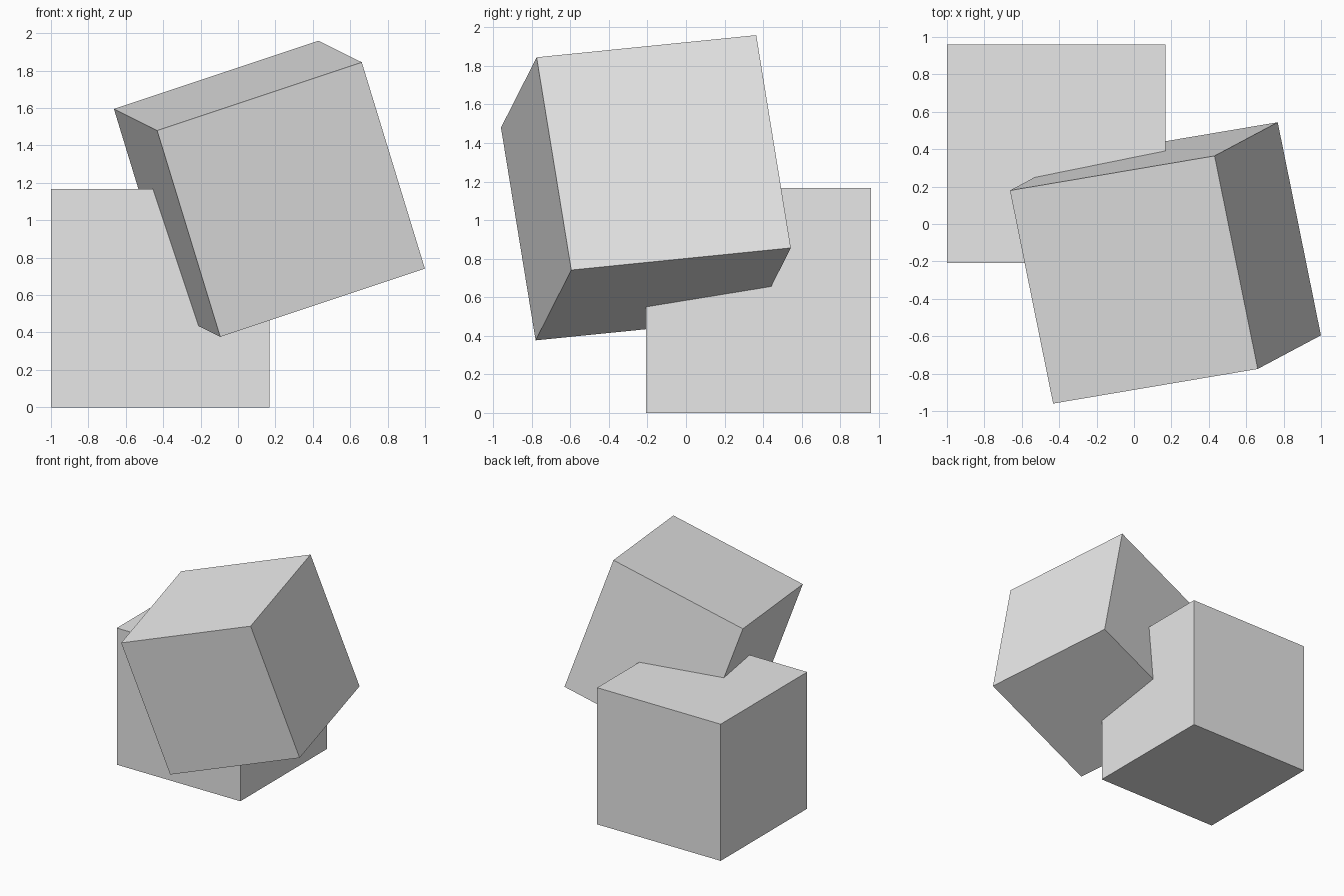
import bpy
from math import radians
from mathutils import Vector

default = bpy.data.objects.get("Cube")
if default:
    bpy.data.objects.remove(default, do_unlink=True)

SIDE = 1.168

# Single plain grey for both blocks
grey = bpy.data.materials.new("light_grey")
grey.use_nodes = True
colour = (0.8, 0.8, 0.8, 1.0)
grey.diffuse_color = colour
grey.node_tree.nodes["Principled BSDF"].inputs["Base Color"].default_value = colour


def block(name, centre, rotation=(0, 0, 0)):
    bpy.ops.mesh.primitive_cube_add(
        size=SIDE, location=centre, rotation=[radians(a) for a in rotation])
    obj = bpy.context.object
    obj.name = name
    obj.data.materials.append(grey)
    return obj


# Upright block on the ground
base_centre = Vector((-1 + SIDE / 2, 0.96 - SIDE / 2, SIDE / 2))
block("base_block", base_centre)

# Tilted block of the same size, centred on the base block's front left top corner
corner = base_centre + Vector((1, -1, 1)) * SIDE / 2
block("tilted_block", corner, (5.94, -18.2, 9.6))
